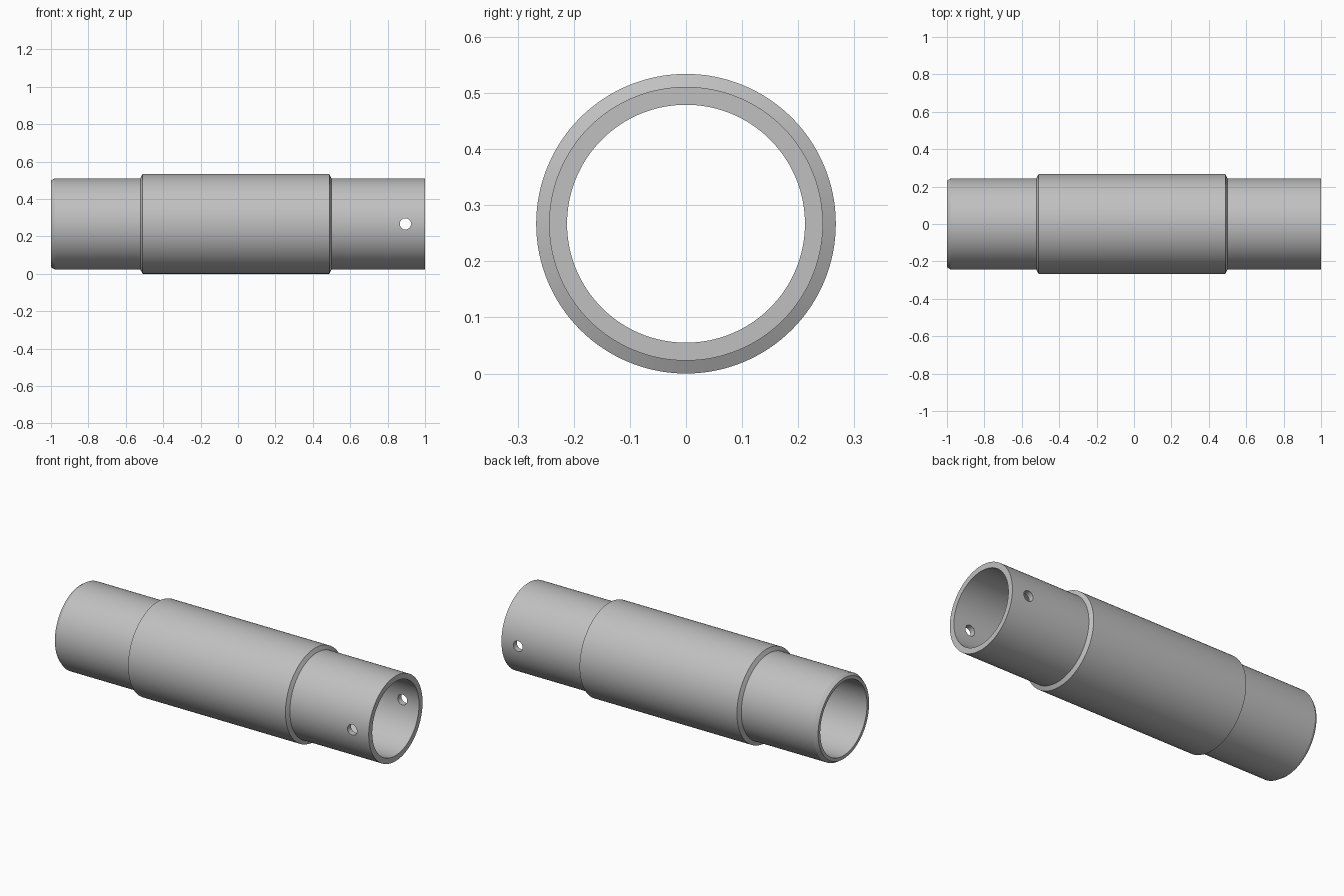
import bpy
import bmesh
import math
from mathutils import Matrix, Vector

cube = bpy.data.objects.get("Cube")
if cube:
    bpy.data.objects.remove(cube, do_unlink=True)

SEGMENTS = 128
SLEEVE_R, TUBE_R, BORE_R = 0.267, 0.244, 0.212
HOLE_X, HOLE_R = 0.895, 0.03

steel = bpy.data.materials.new("steel_grey")
steel.use_nodes = True
colour = (0.53, 0.53, 0.53, 1)
steel.diffuse_color = colour
bsdf = next(n for n in steel.node_tree.nodes if n.type == 'BSDF_PRINCIPLED')
bsdf.inputs["Base Color"].default_value = colour


def make_object(name, bm):
    bmesh.ops.recalc_face_normals(bm, faces=bm.faces)
    mesh = bpy.data.meshes.new(name)
    bm.to_mesh(mesh)
    bm.free()
    mesh.materials.append(steel)
    obj = bpy.data.objects.new(name, mesh)
    bpy.context.collection.objects.link(obj)
    return obj


def revolve_x(name, profile):
    """Spin a closed (x, radius) profile around the lengthwise axis."""
    bm = bmesh.new()
    verts = [bm.verts.new((x, 0, r)) for x, r in profile]
    edges = [bm.edges.new((v, verts[i - 1])) for i, v in enumerate(verts)]
    bmesh.ops.spin(bm, geom=verts + edges, cent=(0, 0, 0), axis=(1, 0, 0),
                   angle=math.tau, steps=SEGMENTS, use_merge=True)
    bmesh.ops.remove_doubles(bm, verts=bm.verts, dist=0.0001)
    bmesh.ops.translate(bm, verts=bm.verts, vec=Vector((0, 0, SLEEVE_R)))
    return make_object(name, bm)


# Hollow tube with a chamfered left end and a thicker middle sleeve;
# extra rings either side of the cross hole keep the shading clean
ring_a, ring_b = HOLE_X - 0.045, HOLE_X + 0.045
tube = revolve_x("stepped_tube", [
    (-1, BORE_R), (-1, 0.231), (-0.98, TUBE_R),
    (-0.522, TUBE_R), (-0.51, SLEEVE_R), (0.488, SLEEVE_R), (0.5, TUBE_R),
    (ring_a, TUBE_R), (ring_b, TUBE_R), (1, TUBE_R),
    (1, BORE_R), (ring_b, BORE_R), (ring_a, BORE_R),
])

# Pin hole drilled front to back through both walls
bm = bmesh.new()
bmesh.ops.create_cone(bm, cap_ends=True, segments=40, radius1=HOLE_R,
                      radius2=HOLE_R, depth=0.8,
                      matrix=Matrix.Translation((HOLE_X, 0, SLEEVE_R))
                      @ Matrix.Rotation(math.pi / 2, 4, 'X'))
drill = make_object("pin_hole_cutter", bm)
drill.hide_render = True

cut = tube.modifiers.new("pin_hole", 'BOOLEAN')
cut.operation = 'DIFFERENCE'
cut.solver = 'EXACT'
cut.object = drill
bpy.ops.object.select_all(action='DESELECT')
tube.select_set(True)
bpy.context.view_layer.objects.active = tube
bpy.ops.object.modifier_apply(modifier=cut.name)
bpy.data.objects.remove(drill, do_unlink=True)

bpy.ops.object.shade_smooth_by_angle(angle=math.radians(25))
